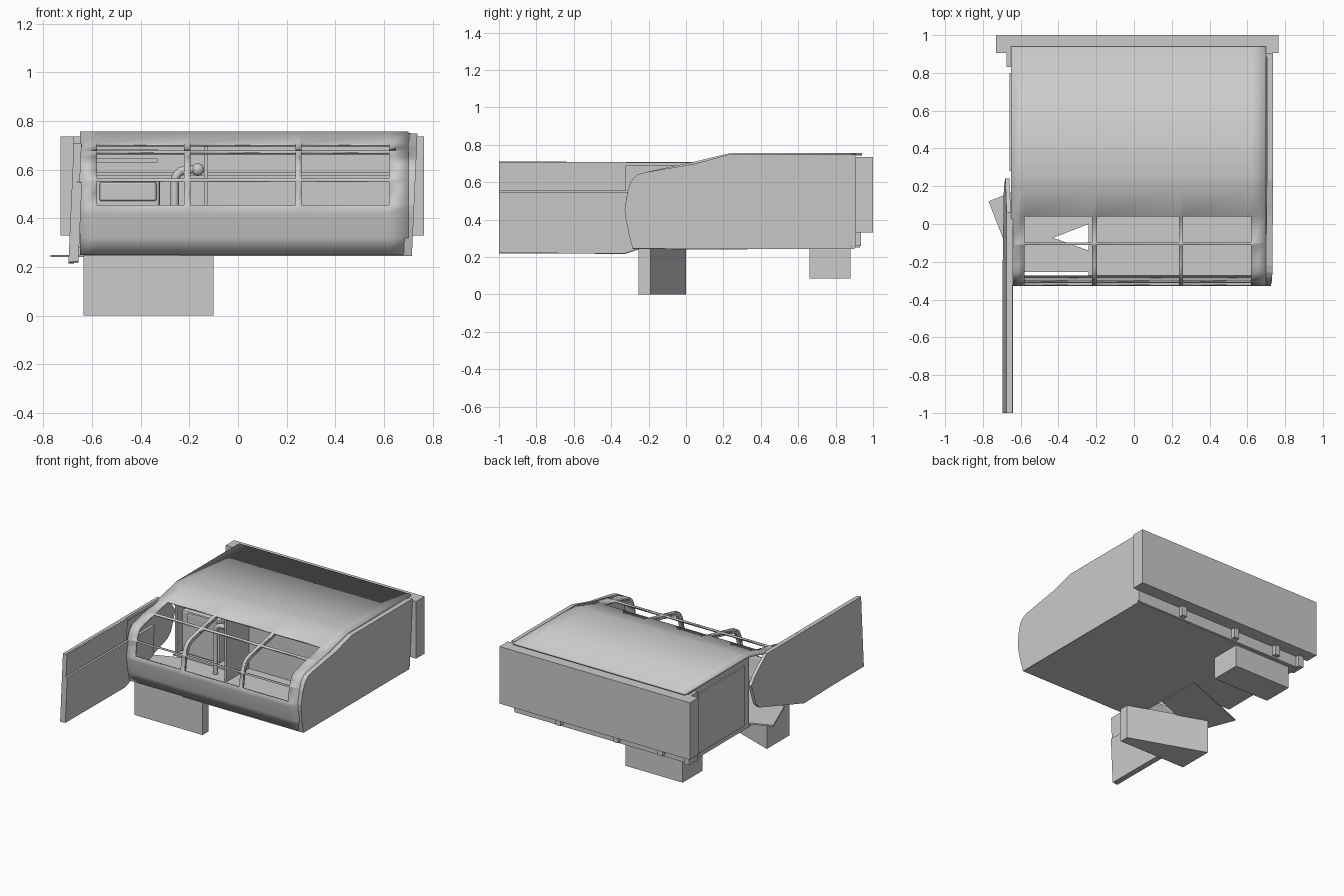
import bpy, bmesh, math
from mathutils import Vector

if "Cube" in bpy.data.objects:
    bpy.data.objects.remove(bpy.data.objects["Cube"])


def finish(name, bm, smooth=False):
    bmesh.ops.recalc_face_normals(bm, faces=bm.faces)
    me = bpy.data.meshes.new(name)
    bm.to_mesh(me)
    bm.free()
    ob = bpy.data.objects.new(name, me)
    bpy.context.collection.objects.link(ob)
    if smooth:
        bpy.context.view_layer.objects.active = ob
        ob.select_set(True)
        bpy.ops.object.shade_smooth_by_angle(angle=math.radians(25))
        ob.select_set(False)
    return ob


def prism(name, pts, lo, hi, axis='z', shear=0.0, z0=0.5):
    """Extrude a polygon along x (points are y,z) or z (points are x,y); shear tilts x by height."""
    bm = bmesh.new()
    rings = []
    for h in (lo, hi):
        ring = []
        for a, b in pts:
            co = (h + shear * (b - z0), a, b) if axis == 'x' else (a, b, h)
            ring.append(bm.verts.new(co))
        rings.append(ring)
    bm.faces.new(rings[0])
    bm.faces.new(rings[1])
    n = len(pts)
    for i in range(n):
        j = (i + 1) % n
        bm.faces.new((rings[0][i], rings[0][j], rings[1][j], rings[1][i]))
    return finish(name, bm)


def box(name, x0, x1, y0, y1, z0, z1, bevel=0):
    ob = prism(name, [(x0, y0), (x1, y0), (x1, y1), (x0, y1)], z0, z1)
    if bevel:
        m = ob.modifiers.new("bevel", 'BEVEL')
        m.width = bevel
        m.segments = 2
    return ob


def tube(name, pts, r):
    cu = bpy.data.curves.new(name, 'CURVE')
    cu.dimensions = '3D'
    cu.bevel_depth = r
    cu.bevel_resolution = 3
    cu.use_fill_caps = True
    sp = cu.splines.new('POLY')
    sp.points.add(len(pts) - 1)
    for p, co in zip(sp.points, pts):
        p.co = (*co, 1)
    ob = bpy.data.objects.new(name, cu)
    bpy.context.collection.objects.link(ob)


# Curved front and roof sheet with three barred windows
prof = [(-.285, .25), (-.305, .32), (-.325, .42), (-.328, .455), (-.32, .51), (-.312, .553),
        (-.309, .563), (-.298, .595), (-.282, .622), (-.258, .641), (-.22, .653), (-.112, .676),
        (-.10, .679), (.04, .708), (.19, .745), (.215, .751), (.245, .756), (.94, .757)]
xs = [-.65, -.58, -.222, -.195, .237, .26, .62, .70]
open_rows = {3, 4, 6, 7, 8, 9, 10, 12}
bm = bmesh.new()
grid = [[bm.verts.new((x, y, z)) for y, z in prof] for x in xs]
for i in range(len(xs) - 1):
    for j in range(len(prof) - 1):
        if i in (1, 3, 5) and j in open_rows:
            continue
        bm.faces.new((grid[i][j], grid[i + 1][j], grid[i + 1][j + 1], grid[i][j + 1]))
skin = finish("front_and_roof_shell", bm, True)
for p in skin.data.polygons:   # solidify goes inwards
    if p.center.y > .5 and p.normal.z < 0:
        skin.data.flip_normals()
        break
m = skin.modifiers.new("thickness", 'SOLIDIFY')
m.thickness = .014
m.offset = -1

# Curved mullion ribs behind the windows
rib_out = prof[3:14]
rib = rib_out + [(y + .022, z - .022) for y, z in reversed(rib_out)]
for x0, x1 in ((-.222, -.195), (.237, .26)):
    prism("window_rib", rib, x0, x1, 'x')

# Right side wall, leaning slightly outwards
side = [(-.285, .245)] + prof[1:4] + [prof[5]] + prof[7:11] + \
       [(.04, .697), (.23, .748), (.905, .748), (.905, .26), (.84, .245)]
prism("right_side_wall", side, .692, .726, 'x', .045)

# Left rear wall and its upright posts
box("left_rear_wall", -.65, -.635, .22, .9, .245, .75)
box("left_rear_post", -.675, -.635, .83, .93, .25, .735)
box("left_wall_panel", -.66, -.645, .28, .80, .28, .70)
box("door_top_rail", -.66, -.64, -.32, .06, .69, .705)

# Back wall and rear cabinet
box("back_wall", -.65, .71, .885, .905, .25, .75)
box("rear_cabinet", -.73, .765, .905, 1.0, .33, .735)
box("rear_lower_rail", -.66, .70, .86, .905, .25, .285)
for x in (-.45, -.1, .35):
    box("rear_bracket", x - .02, x + .02, .87, .935, .26, .33)

# Door on the left, swung forward
door = [(-1, .22), (-.65, .22), (-.33, .215), (.16, .37), (.20, .41), (.24, .55), (.20, .60), (.06, .708), (-1, .71)]
prism("open_door", door, -.684, -.662, 'x', .045)
prism("door_inner_panel", [(-1, .222), (-.33, .218), (-.02, .33), (-.02, .545), (-1, .548)],
      -.664, -.643, 'x', .045)
prism("door_upper_panel", [(-1, .552), (-.32, .552), (-.32, .708), (-1, .708)],
      -.664, -.652, 'x', .045)

# Floor and turned step plate
prism("floor", [(-.65, .9), (.715, .9), (.705, -.285), (-.24, -.285), (-.24, .2), (-.65, .2)], .244, .254)
prism("step_plate", [(-.77, .12), (-.66, -.163), (-.24, 0), (-.24, .33)], .24, .25)
prism("front_pedestal", [(-.635, -.255), (-.10, -.255), (-.10, -.19), (-.635, 0)], 0, .247)
box("rear_pedestal", -.59, -.14, .66, .88, .085, .247)

# Machine inside, seen through the windows
box("inner_partition", -.14, .69, .30, .32, .25, .74)
box("inner_side_partition", -.14, -.125, .05, .32, .25, .70)
box("machine_cabinet", -.62, -.32, .25, .45, .25, .56, .015)
box("machine_panel", -.57, -.335, .235, .26, .47, .55, .01)
box("machine_head", -.60, -.33, .22, .50, .63, .645)
box("machine_head_top", -.60, -.33, .22, .50, .67, .685)
box("upper_rail", -.62, .69, .27, .30, .575, .59)
arc = [(-.21 - .05 * math.cos(t), .12, .55 + .05 * math.sin(t))
       for t in [i * math.pi / 12 for i in range(7)]]
tube("bent_pipe", [(-.26, .12, .25)] + arc + [(-.16, .12, .60)], .017)
bm = bmesh.new()
bmesh.ops.create_uvsphere(bm, u_segments=16, v_segments=10, radius=.026)
bmesh.ops.translate(bm, verts=bm.verts, vec=Vector((-.165, .12, .60)))
finish("pipe_nozzle", bm, True)
